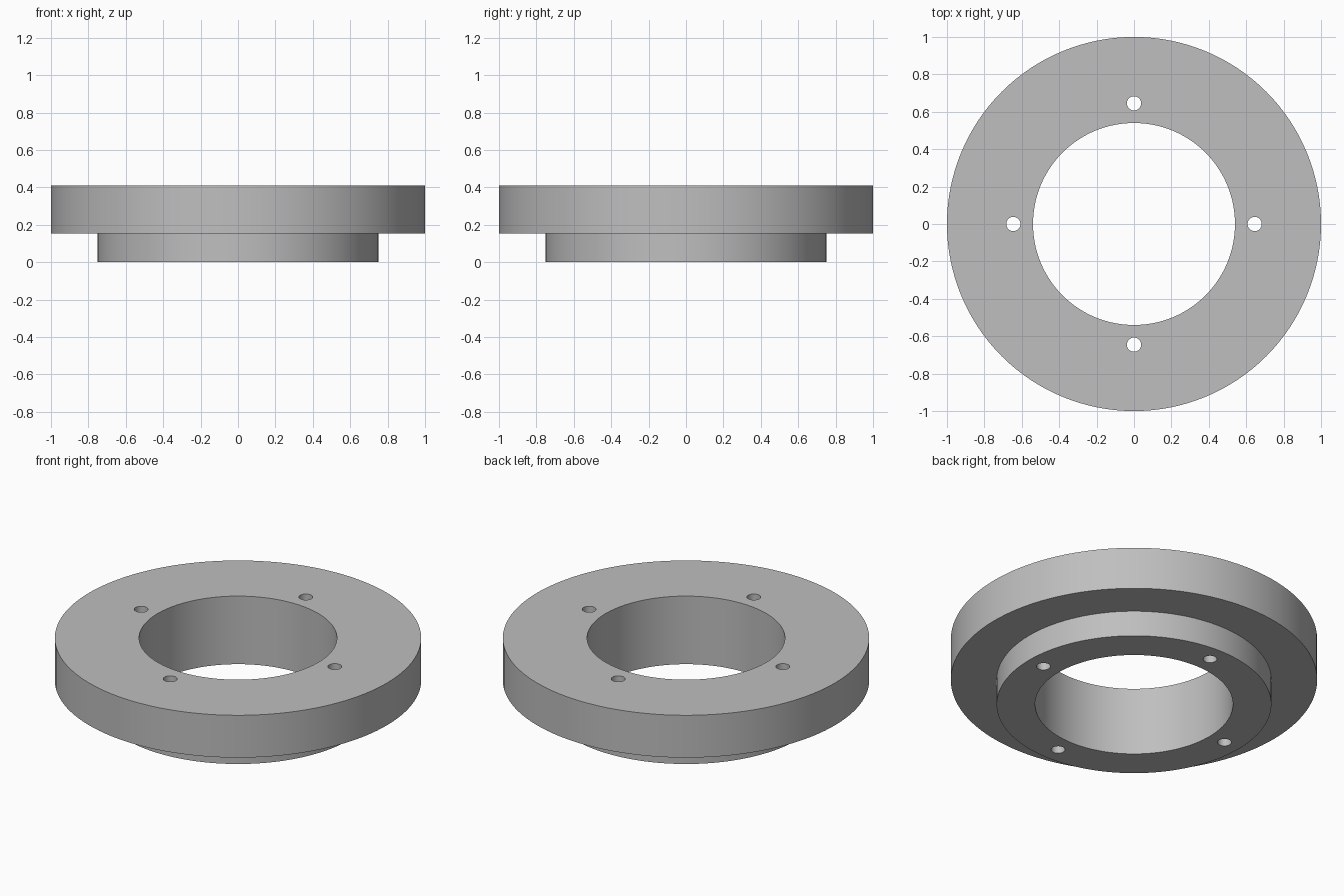
import bpy
import bmesh
import math
from mathutils import Matrix

cube = bpy.data.objects.get("Cube")
if cube:
    bpy.data.objects.remove(cube, do_unlink=True)

SEGMENTS = 128
BORE, HUB, RIM = 0.54, 0.75, 1.0
STEP, TOP = 0.155, 0.41
HOLE_CIRCLE, HOLE = 0.645, 0.038

# Plain grey metal
grey = bpy.data.materials.new("plain_grey")
grey.use_nodes = True
colour = (0.52, 0.52, 0.52, 1)
grey.diffuse_color = colour
grey.node_tree.nodes["Principled BSDF"].inputs["Base Color"].default_value = colour


def add_object(name, bm):
    bmesh.ops.recalc_face_normals(bm, faces=bm.faces)
    mesh = bpy.data.meshes.new(name)
    bm.to_mesh(mesh)
    bm.free()
    mesh.materials.append(grey)
    obj = bpy.data.objects.new(name, mesh)
    bpy.context.collection.objects.link(obj)
    return obj


# Stepped ring: closed profile turned around the z axis
profile = [(BORE, 0), (HUB, 0), (HUB, STEP), (RIM, STEP), (RIM, TOP), (BORE, TOP)]
bm = bmesh.new()
rings = []
for i in range(SEGMENTS):
    a = math.tau * i / SEGMENTS
    rings.append([bm.verts.new((r * math.cos(a), r * math.sin(a), z)) for r, z in profile])
for i, ring in enumerate(rings):
    following = rings[(i + 1) % SEGMENTS]
    for j in range(len(profile)):
        k = (j + 1) % len(profile)
        bm.faces.new((ring[j], following[j], following[k], ring[k]))
flange = add_object("flange_ring", bm)

# Four bolt holes drilled right through
bm = bmesh.new()
for i in range(4):
    a = math.tau * i / 4
    place = Matrix.Translation((HOLE_CIRCLE * math.cos(a), HOLE_CIRCLE * math.sin(a), TOP / 2))
    bmesh.ops.create_cone(bm, cap_ends=True, segments=32, radius1=HOLE, radius2=HOLE,
                          depth=TOP * 2, matrix=place)
cutter = add_object("bolt_hole_cutter", bm)
cutter.hide_render = True

drill = flange.modifiers.new("bolt_holes", "BOOLEAN")
drill.operation = "DIFFERENCE"
drill.solver = "EXACT"
drill.object = cutter
bpy.ops.object.select_all(action="DESELECT")
flange.select_set(True)
bpy.context.view_layer.objects.active = flange
bpy.ops.object.modifier_apply(modifier=drill.name)
bpy.data.objects.remove(cutter, do_unlink=True)

# Smooth curved walls, crisp rims
bpy.ops.object.shade_smooth_by_angle(angle=math.radians(30))
